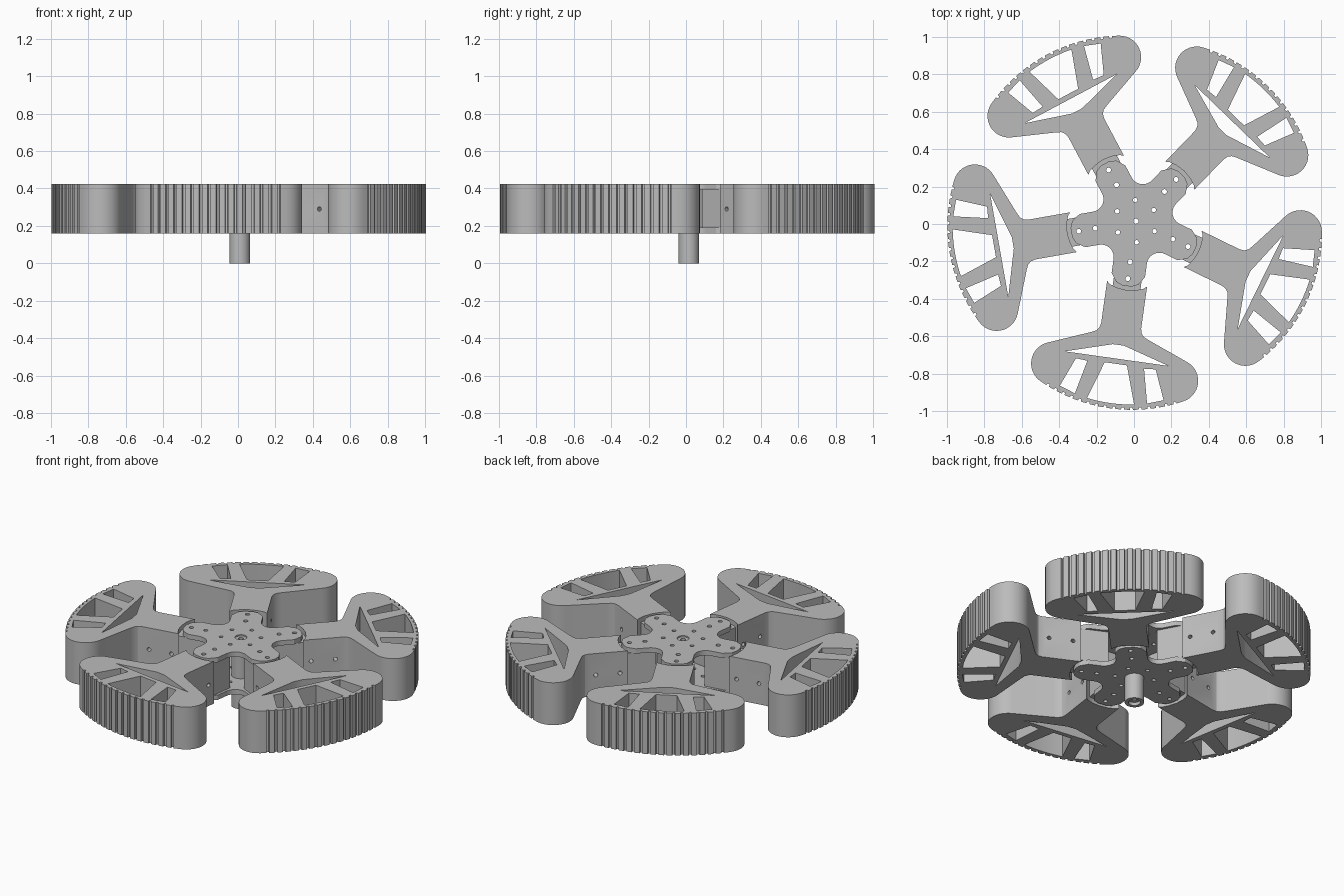
import bpy, bmesh
from math import sin, cos, radians, pi, tau
from mathutils import Matrix, Vector

cube = bpy.data.objects.get("Cube")
if cube:
    bpy.data.objects.remove(cube, do_unlink=True)

HUB = Vector((0.01, 0.015, 0))
Z0, Z1, SHEET = 0.16, 0.425, 0.03
ARMS = [radians(190 + 72 * k) for k in range(5)]

grey = bpy.data.materials.new("plain grey")
grey.use_nodes = True
grey.diffuse_color = (0.5, 0.5, 0.5, 1)
grey.node_tree.nodes["Principled BSDF"].inputs["Base Color"].default_value = (0.5, 0.5, 0.5, 1)


def arc(cx, cy, r, a0, a1, n):
    """Points along an arc, angles in degrees."""
    angles = [radians(a0 + (a1 - a0) * i / n) for i in range(n + 1)]
    return [(cx + r * cos(a), cy + r * sin(a)) for a in angles]


def circle(cx, cy, r, n=16):
    return arc(cx, cy, r, 0, 360, n)[:-1]


def mirror(points):
    return [(x, -y) for x, y in reversed(points)]


def turn(points, a):
    return [(x * cos(a) - y * sin(a), x * sin(a) + y * cos(a)) for x, y in points]


def place(name, mesh, angle=0):
    obj = bpy.data.objects.new(name, mesh)
    obj.location = HUB
    obj.rotation_euler.z = angle
    bpy.context.collection.objects.link(obj)
    return obj


def baked(obj):
    graph = bpy.context.evaluated_depsgraph_get()
    return bpy.data.meshes.new_from_object(obj.evaluated_get(graph))


def prism(name, loops, z0, z1):
    """Mesh of a filled outline with holes, extruded between two heights."""
    curve = bpy.data.curves.new(name, "CURVE")
    curve.dimensions = "2D"
    curve.fill_mode = "BOTH"
    curve.extrude = (z1 - z0) / 2
    for loop in loops:
        spline = curve.splines.new("POLY")
        spline.points.add(len(loop) - 1)
        for point, (x, y) in zip(spline.points, loop):
            point.co = (x, y, 0, 1)
        spline.use_cyclic_u = True
    temp = place(name, curve)
    mesh = baked(temp)
    bpy.data.objects.remove(temp)
    bm = bmesh.new()
    bm.from_mesh(mesh)
    bmesh.ops.remove_doubles(bm, verts=bm.verts, dist=0.0001)
    bmesh.ops.translate(bm, verts=bm.verts, vec=(0, 0, (z0 + z1) / 2))
    bmesh.ops.recalc_face_normals(bm, faces=bm.faces)
    bm.to_mesh(mesh)
    bm.free()
    mesh.materials.clear()
    mesh.materials.append(grey)
    return mesh


# Foot outline: arm, rounded end and toothed outer edge
side = arc(0.815, 0.335, 0.115, 26.8, 160, 14)
side += [(0.62, 0.155), (0.607, 0.128), (0.59, 0.114), (0.565, 0.108), (0.338, 0.108)]
tread = []
TEETH = 17
step = 53.6 / TEETH
for i in range(TEETH):
    a = -26.8 + i * step
    tread += arc(0.153, 0, 0.857, a + step * 0.15, a + step * 0.8, 2)
    tread += arc(0.153, 0, 0.845, a + step * 0.85, a + step * 1.1, 1)
tread = tread[:-2]
socket = [(0.353, 0.09), (0.366, 0.05), (0.372, 0), (0.366, -0.05), (0.353, -0.09)]
outline = mirror(side) + tread + side + socket

# Foot openings: slit, middle window and two side windows
slit = [(0.668, -0.03), (0.742, -0.28), (0.742, 0.28), (0.668, 0.03)]
middle = [(0.77, -0.06)] + arc(0.153, 0, 0.829, -8.8, 8.8, 8) + [(0.77, 0.06)]
window = [(0.775, 0.153), (0.957, 0.195), (0.927, 0.28), (0.77, 0.215)]
foot_mesh = prism("foot", [outline, slit, middle, window, mirror(window)], Z0, Z1)

# Bolt holes across the arm
foot = place("foot", foot_mesh)
bm = bmesh.new()
for u in (0.385, 0.525):
    spin = Matrix.Translation((u, 0, 0.29)) @ Matrix.Rotation(pi / 2, 4, "X")
    bmesh.ops.create_cone(bm, cap_ends=True, segments=16, radius1=0.012,
                          radius2=0.012, depth=0.4, matrix=spin)
cut_mesh = bpy.data.meshes.new("bolt_cutter")
bm.to_mesh(cut_mesh)
bm.free()
cutter = place("bolt_cutter", cut_mesh)
cutter.hide_render = True
boolean = foot.modifiers.new("bolts", "BOOLEAN")
boolean.operation = "DIFFERENCE"
boolean.solver = "EXACT"
boolean.object = cutter
foot_mesh = baked(foot)
foot_mesh.materials.clear()
foot_mesh.materials.append(grey)
bpy.data.objects.remove(foot)
bpy.data.objects.remove(cutter)

# Spoke beams between the hub plates
bolts = [circle(0.22, 0, 0.013), circle(0.31, 0, 0.013)]
beam = [(0.17, -0.075), (0.38, -0.075), (0.38, 0.075), (0.17, 0.075)]
spoke_mesh = prism("spoke", [beam] + bolts, Z0 + SHEET, Z1 - SHEET)

# Star-shaped hub plates
half_tip = [(0.35, 0.025), (0.335, 0.06), (0.29, 0.09)]
arm_edge = mirror(half_tip) + half_tip + arc(0.216, 0.157, 0.067, -90, -198, 10)
star, holes = [], []
for a in ARMS:
    star += turn(arm_edge, a)
    holes += [turn(b, a) for b in bolts]
for k in range(6):
    holes.append(turn(circle(0.113, 0, 0.012), radians(32) + k * tau / 6))
bore = circle(0, 0, 0.055, 32)
top_mesh = prism("top_plate", [star, bore] + holes, Z1 - SHEET, Z1)
bottom_mesh = prism("bottom_plate", [star, bore] + holes, Z0, Z0 + SHEET)

# Drive shaft: outer tube with an inner bushing
tube_mesh = prism("shaft_tube", [circle(0, 0, 0.055, 32), circle(0, 0, 0.034, 24)], 0, Z1)
bush_mesh = prism("shaft_bushing", [circle(0, 0, 0.034, 24), circle(0, 0, 0.014)], 0.02, Z1 - 0.008)

parts = [place("hub_top_plate", top_mesh), place("hub_bottom_plate", bottom_mesh),
         place("shaft_tube", tube_mesh), place("shaft_bushing", bush_mesh)]
for k, a in enumerate(ARMS):
    parts.append(place(f"foot_{k + 1}", foot_mesh, a))
    parts.append(place(f"spoke_{k + 1}", spoke_mesh, a))

# Smooth the rounded walls, keep edges crisp
bpy.ops.object.select_all(action="DESELECT")
for obj in parts:
    obj.select_set(True)
bpy.context.view_layer.objects.active = parts[0]
bpy.ops.object.shade_smooth_by_angle(angle=radians(25))
